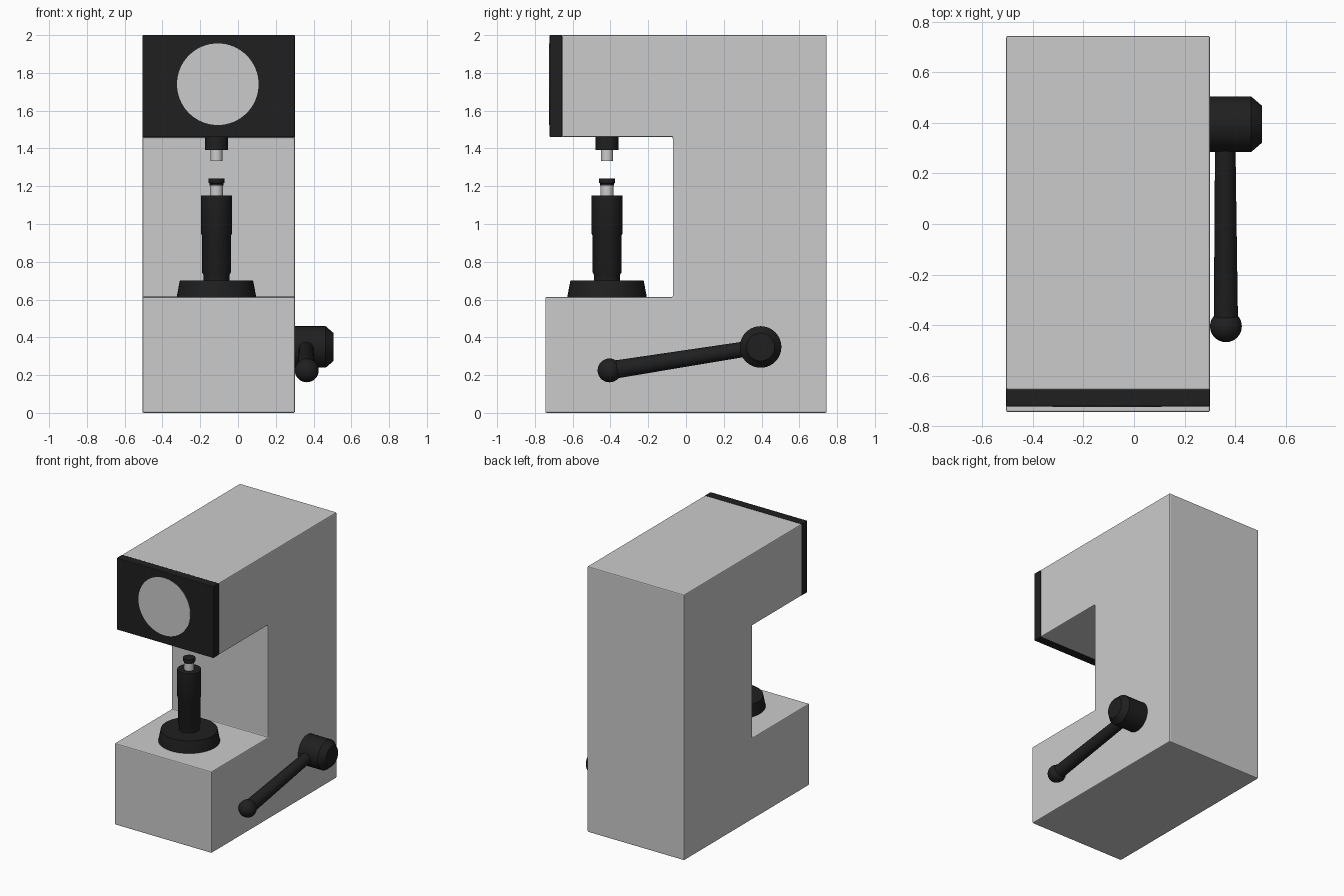
import bpy, bmesh, math
from mathutils import Vector, Matrix

if "Cube" in bpy.data.objects:
    bpy.data.objects.remove(bpy.data.objects["Cube"])

black = bpy.data.materials.new("black")
black.diffuse_color = (0.014, 0.014, 0.014, 1)
black.use_nodes = True
black.node_tree.nodes["Principled BSDF"].inputs["Base Color"].default_value = black.diffuse_color


def finish(name, bm, mat=None, bevel=0):
    bmesh.ops.recalc_face_normals(bm, faces=bm.faces)
    me = bpy.data.meshes.new(name)
    bm.to_mesh(me)
    bm.free()
    ob = bpy.data.objects.new(name, me)
    bpy.context.collection.objects.link(ob)
    if mat:
        me.materials.append(mat)
    if bevel:
        m = ob.modifiers.new("bevel", "BEVEL")
        m.width = bevel
        m.segments = 2
    else:
        bpy.ops.object.select_all(action="DESELECT")
        ob.select_set(True)
        bpy.context.view_layer.objects.active = ob
        bpy.ops.object.shade_smooth_by_angle(angle=math.radians(30))
    return ob


def prism(name, yz, x0, x1, mat=None, bevel=0.007):
    """Side profile extruded along x."""
    bm = bmesh.new()
    face = bm.faces.new([bm.verts.new((x0, y, z)) for y, z in yz])
    ext = bmesh.ops.extrude_face_region(bm, geom=[face])["geom"]
    bmesh.ops.translate(bm, vec=(x1 - x0, 0, 0),
                        verts=[v for v in ext if isinstance(v, bmesh.types.BMVert)])
    return finish(name, bm, mat, bevel)


def turned(name, profile, origin, axis=(0, 0, 1), mat=None, n=40):
    """Capped lathe of (radius, height) rings along an axis."""
    bm = bmesh.new()
    rings = [[bm.verts.new((r * math.cos(2 * math.pi * i / n),
                            r * math.sin(2 * math.pi * i / n), h)) for i in range(n)]
             for r, h in profile]
    for a, b in zip(rings, rings[1:]):
        for i in range(n):
            j = (i + 1) % n
            bm.faces.new((a[i], a[j], b[j], b[i]))
    bm.faces.new(rings[0])
    bm.faces.new(rings[-1])
    rot = Vector(axis).to_track_quat("Z", "Y").to_matrix().to_4x4()
    bm.transform(Matrix.Translation(origin) @ rot)
    return finish(name, bm, mat)


# C-shaped frame and front plate
X0, X1 = -0.507, 0.30
prism("frame", [(-0.745, 0), (0.745, 0), (0.745, 2), (-0.657, 2),
                (-0.657, 1.46), (-0.07, 1.46), (-0.07, 0.613), (-0.745, 0.613)], X0, X1)
prism("front_plate", [(-0.722, 1.46), (-0.655, 1.46), (-0.655, 2), (-0.722, 2)],
      X0, X1, black, 0.004)
turned("dial_face", [(0.216, 0), (0.216, 0.02)], (-0.108, -0.704, 1.74), (0, -1, 0), n=64)

# Upper spindle
C = (-0.115, -0.418, 0)
turned("upper_collar", [(0.06, 1.393), (0.06, 1.47)], C, mat=black)
turned("upper_pin", [(0.032, 1.333), (0.032, 1.40)], C)

# Lower anvil stack
turned("anvil_flange", [(0.21, 0.605), (0.21, 0.617), (0.194, 0.70)], C, mat=black, n=48)
turned("anvil_post", [(0.069, 0.69), (0.069, 0.73), (0.077, 0.745), (0.077, 0.94),
                      (0.082, 0.95), (0.082, 1.152)], C, mat=black)
turned("anvil_pin", [(0.034, 1.145), (0.034, 1.21)], C)
turned("anvil_cap", [(0.036, 1.205), (0.036, 1.215), (0.042, 1.217), (0.042, 1.24)], C, mat=black)

# Side lever: hub, tapered arm, ball knob
turned("lever_hub", [(0.11, 0), (0.11, 0.165), (0.074, 0.207)], (0.298, 0.395, 0.349),
       (1, 0, 0), black)
start, end = Vector((0.36, 0.36, 0.345)), Vector((0.363, -0.405, 0.225))
turned("lever_arm", [(0.04, 0), (0.048, (end - start).length)], start, end - start, black, 32)
bm = bmesh.new()
bmesh.ops.create_uvsphere(bm, u_segments=32, v_segments=16, radius=0.063)
bm.transform(Matrix.Translation(end))
finish("lever_knob", bm, black)

# Centre the whole machine on x = 0
for ob in bpy.data.objects:
    ob.location.x += 0.001
